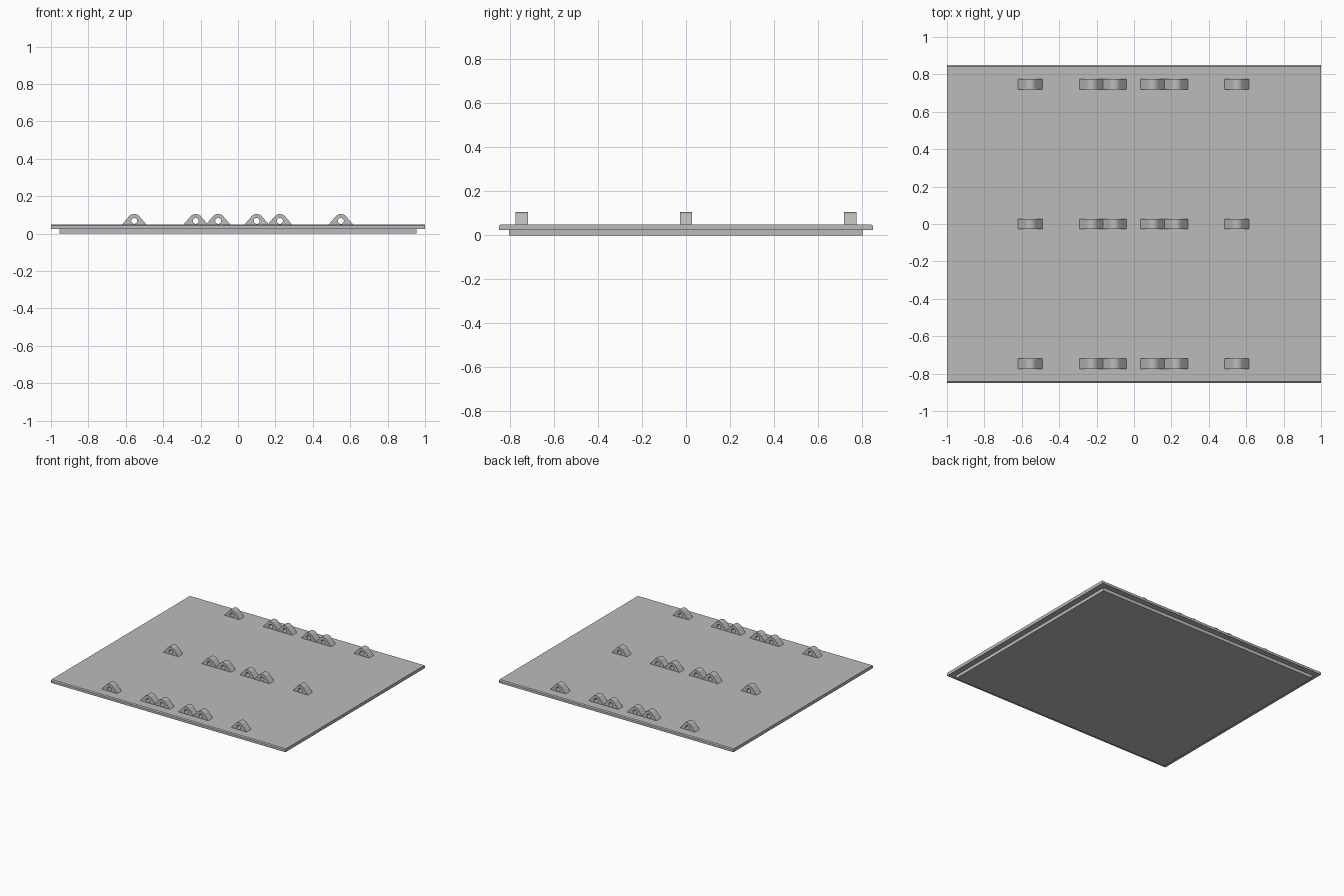
import bpy, bmesh, math
from mathutils import Vector

if "Cube" in bpy.data.objects:
    bpy.data.objects.remove(bpy.data.objects["Cube"])

steel = bpy.data.materials.new("grey steel")
steel.diffuse_color = (0.5, 0.5, 0.5, 1)
steel.use_nodes = True
steel.node_tree.nodes["Principled BSDF"].inputs["Base Color"].default_value = steel.diffuse_color


def prism(name, loops, direction, offset):
    """Fill closed loops (outline plus holes) and extrude them along a direction."""
    bm = bmesh.new()
    edges = []
    for loop in loops:
        vs = [bm.verts.new(Vector(p) + Vector(offset)) for p in loop]
        edges += [bm.edges.new((vs[i - 1], vs[i])) for i in range(len(vs))]
    bmesh.ops.triangle_fill(bm, edges=edges, use_beauty=True)
    ext = bmesh.ops.extrude_face_region(bm, geom=bm.faces[:])
    moved = [g for g in ext["geom"] if isinstance(g, bmesh.types.BMVert)]
    bmesh.ops.translate(bm, verts=moved, vec=direction)
    bmesh.ops.recalc_face_normals(bm, faces=bm.faces[:])
    mesh = bpy.data.meshes.new(name)
    bm.to_mesh(mesh)
    bm.free()
    mesh.materials.append(steel)
    obj = bpy.data.objects.new(name, mesh)
    bpy.context.collection.objects.link(obj)
    return obj


# Lower slab, and wider top plate with chamfered front and back edges
prism("lower_slab", [[(0, -.805, 0), (0, .805, 0), (0, .805, .025), (0, -.805, .025)]],
      (1.91, 0, 0), (-.955, 0, 0))
prism("top_plate", [[(0, -.85, .025), (0, .85, .025), (0, .85, .043), (0, .842, .049),
                     (0, -.842, .049), (0, -.85, .043)]], (2, 0, 0), (-1, 0, 0))

# Lug profile: rounded top tangent to sloping sides, with a round pin hole
BASE, HALF, PIN_Z, R, HOLE = .049, .065, .068, .037, .016
DEPTH = .055
drop = PIN_Z - BASE
start = math.asin(R / math.hypot(HALF, drop)) + math.atan2(drop, HALF)
start = math.pi / 2 - start


def arc(radius, a0, a1, n, closed=False):
    steps = n if closed else n - 1
    return [(radius * math.cos(a0 + (a1 - a0) * i / steps), 0,
             PIN_Z + radius * math.sin(a0 + (a1 - a0) * i / steps)) for i in range(n)]


outline = [(HALF, 0, BASE)] + arc(R, start, math.pi - start, 13) + [(-HALF, 0, BASE)]
hole = arc(HOLE, 0, 2 * math.pi, 24, True)

# Three rows of six lugs
for y in (-.747, 0, .747):
    for x in (-.555, -.226, -.106, .1, .224, .55):
        lug = prism("lug", [outline, hole], (0, DEPTH, 0), (x, y - DEPTH / 2, 0))
        bpy.ops.object.select_all(action='DESELECT')
        lug.select_set(True)
        bpy.context.view_layer.objects.active = lug
        bpy.ops.object.shade_smooth_by_angle(angle=math.radians(30))
